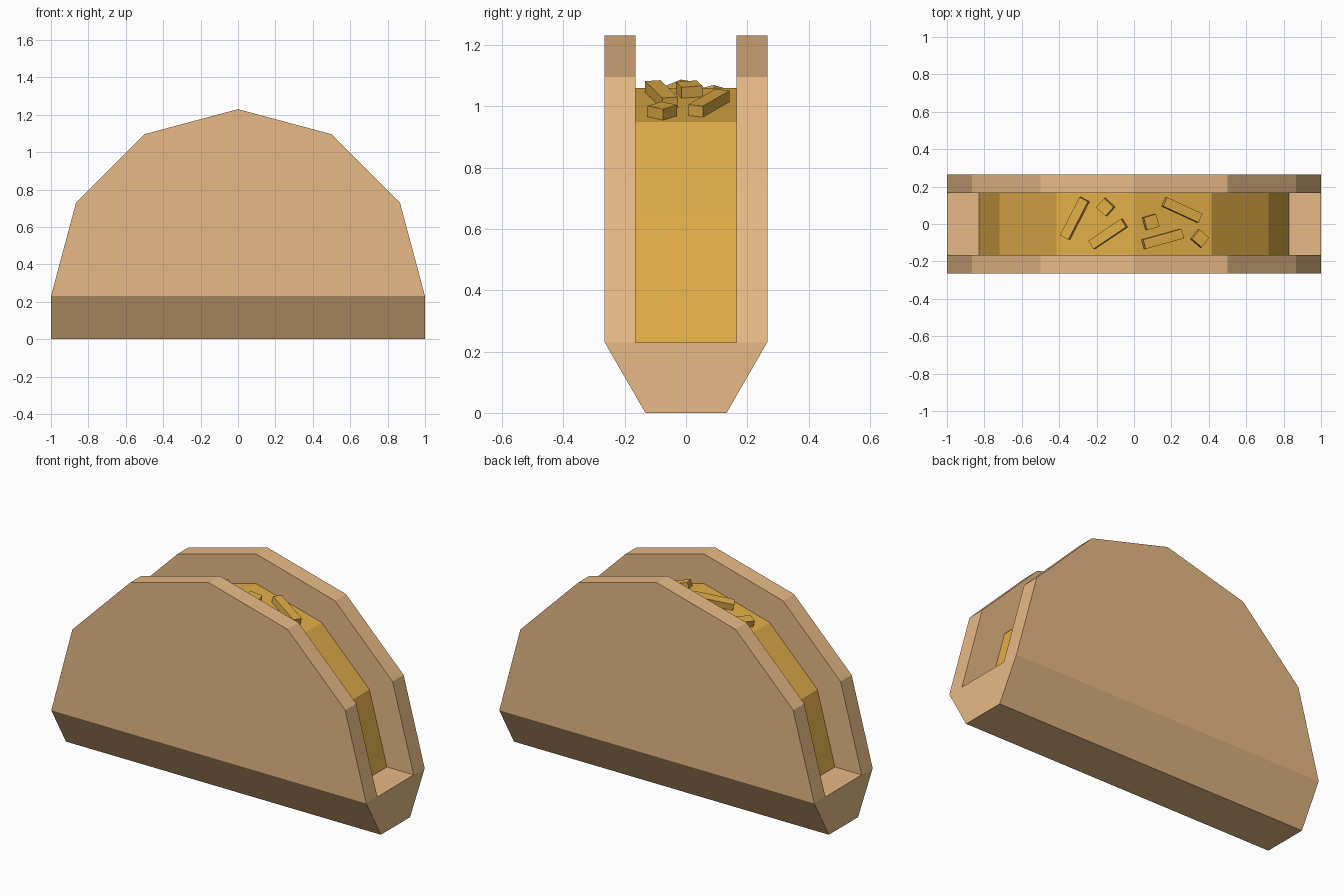
import bpy, bmesh
from math import sin, cos, pi, radians, tan
from mathutils import Matrix, Vector

if "Cube" in bpy.data.objects:
    bpy.data.objects.remove(bpy.data.objects["Cube"])

BASE_Z = 0.23      # height of the channel floor
OUT_Y, IN_Y = 0.265, 0.165
FILL_R = 0.83


def material(name, rgb):
    m = bpy.data.materials.new(name)
    m.diffuse_color = (*rgb, 1)
    m.use_nodes = True
    m.node_tree.nodes["Principled BSDF"].inputs["Base Color"].default_value = m.diffuse_color
    return m


shell_mat = material("shell", (0.80, 0.49, 0.24))
fill_mat = material("filling", (0.75, 0.42, 0.064))


def finish(bm, name, mat):
    bmesh.ops.recalc_face_normals(bm, faces=bm.faces[:])
    me = bpy.data.meshes.new(name)
    bm.to_mesh(me)
    bm.free()
    me.materials.append(mat)
    ob = bpy.data.objects.new(name, me)
    bpy.context.collection.objects.link(ob)
    return ob


def prism(name, points, offset, mat):
    """Extrude a closed planar outline along an offset vector."""
    bm = bmesh.new()
    face = bm.faces.new([bm.verts.new(p) for p in points])
    ext = bmesh.ops.extrude_face_region(bm, geom=[face], use_keep_orig=True)
    moved = [g for g in ext["geom"] if isinstance(g, bmesh.types.BMVert)]
    bmesh.ops.translate(bm, verts=moved, vec=Vector(offset))
    return finish(bm, name, mat)


def half_disc(radius, y):
    return [(radius * cos(i * pi / 6), y, BASE_Z + radius * sin(i * pi / 6))
            for i in range(7)]


# Shell: tapered bottom and two half-round walls
half = [(OUT_Y, BASE_Z), (OUT_Y / 2, 0)]
outline = half + [(-y, z) for y, z in reversed(half)]
prism("shell_bottom", [(-1, y, z) for y, z in outline], (2, 0, 0), shell_mat)
prism("shell_front_wall", half_disc(1, -OUT_Y), (0, OUT_Y - IN_Y, 0), shell_mat)
prism("shell_back_wall", half_disc(1, IN_Y), (0, OUT_Y - IN_Y, 0), shell_mat)

# Filling between the walls
prism("filling", half_disc(FILL_R, -IN_Y), (0, 2 * IN_Y, 0), fill_mat)

# Shreds lying on the two upper slopes: x, y, length, width, turn
shreds = [
    (-0.315, 0.030, 0.230, 0.052, 62),
    (-0.150, 0.090, 0.070, 0.066, -42),
    (-0.137, -0.053, 0.215, 0.052, 33),
    (0.088, 0.010, 0.070, 0.070, 16),
    (0.255, 0.075, 0.215, 0.052, -24),
    (0.152, -0.080, 0.220, 0.052, 15),
    (0.350, -0.077, 0.070, 0.066, -40),
]
for i, (x, y, length, width, turn) in enumerate(shreds, 1):
    slope = radians(15 if x > 0 else -15)
    z = BASE_Z + FILL_R - abs(x) * tan(radians(15)) + 0.0125
    bm = bmesh.new()
    bmesh.ops.create_cube(bm, size=1)
    bm.transform(Matrix.Translation((x, y, z))
                 @ Matrix.Rotation(slope, 4, 'Y')
                 @ Matrix.Rotation(radians(turn), 4, 'Z')
                 @ Matrix.Diagonal((length, width, 0.05, 1)))
    finish(bm, f"shred_{i}", fill_mat)
